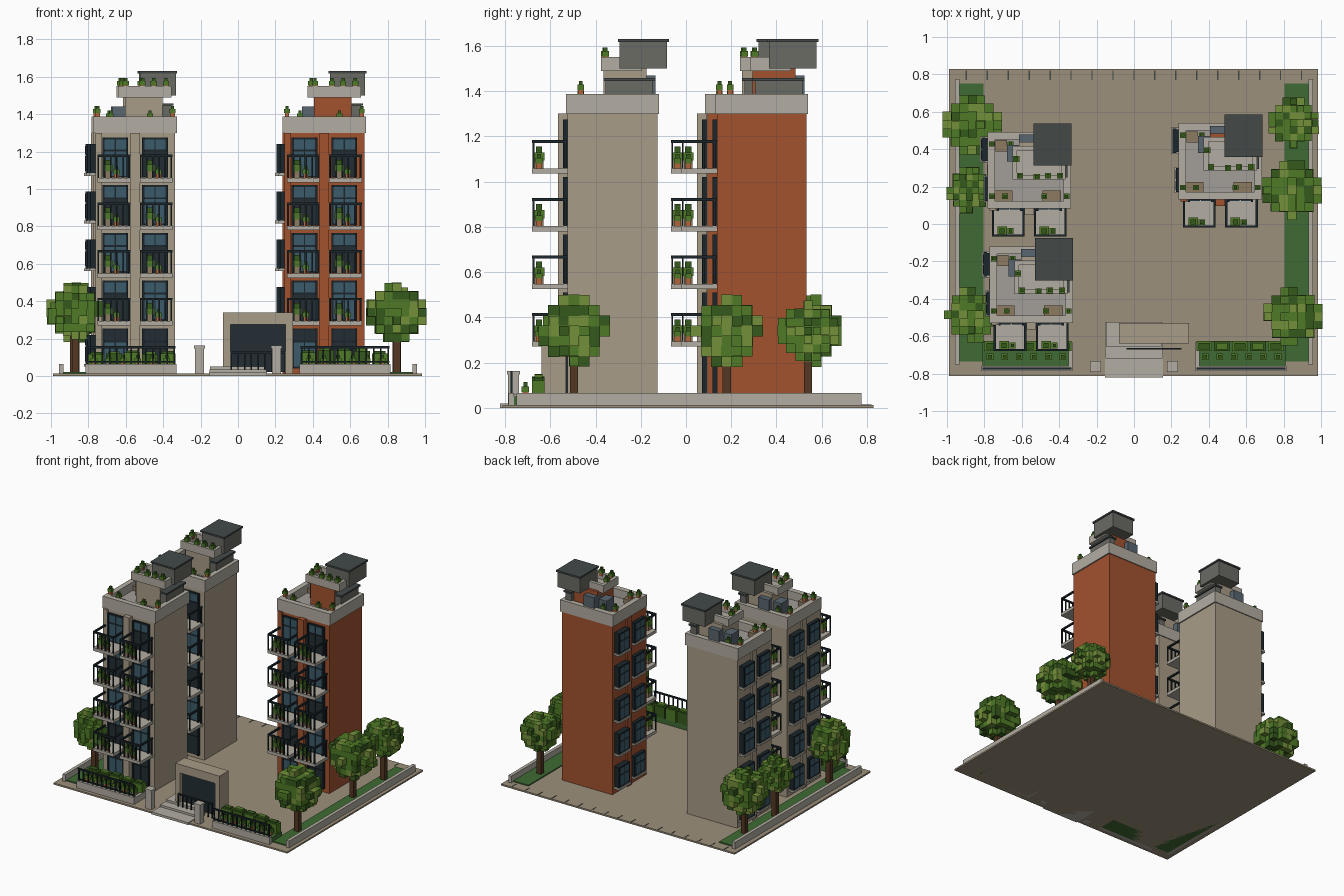
import bpy, bmesh, random
from mathutils import Matrix, Vector

if "Cube" in bpy.data.objects:
    bpy.data.objects.remove(bpy.data.objects["Cube"])
random.seed(4)

def lin(h):
    c = [int(h[i:i + 2], 16) / 255 for i in (0, 2, 4)]
    return [v / 12.92 if v < 0.04 else ((v + 0.055) / 1.055) ** 2.4 for v in c] + [1]

PAL = dict(beige="A99C87", red="A3522F", stone="B3AEA2", paving="9C907C", frame="1B262B",
           glass="3C5B6B", dark="232D33", grass="3F6B33", leaf1="4F7A26", leaf2="35591C",
           leaf3="74903A", bark="533723", roof="434A49", shed="6A6B64", steel="596670",
           pot="8C7B60", clay="B06438", deck="A29F98")
MAT = {}
for k, h in PAL.items():
    MAT[k] = bpy.data.materials.new(k)
    MAT[k].diffuse_color = lin(h)


class Part:
    """Collects axis-aligned boxes into one object."""
    def __init__(self, name, *mats, at=(0, 0)):
        self.name, self.mats, self.at, self.bm = name, mats, at, bmesh.new()

    def box(self, x0, x1, y0, y1, z0, z1, mi=0):
        c = Vector(((x0 + x1) / 2, (y0 + y1) / 2, (z0 + z1) / 2))
        m = Matrix.Translation(c) @ Matrix.Diagonal((abs(x1 - x0), abs(y1 - y0), abs(z1 - z0), 1))
        for v in bmesh.ops.create_cube(self.bm, size=1, matrix=m)["verts"]:
            for f in v.link_faces:
                f.material_index = mi

    def ring(self, x0, x1, y0, y1, z0, z1, t):
        self.box(x0, x1, y0, y0 + t, z0, z1)
        self.box(x0, x1, y1 - t, y1, z0, z1)
        self.box(x0, x0 + t, y0 + t, y1 - t, z0, z1)
        self.box(x1 - t, x1, y0 + t, y1 - t, z0, z1)

    def done(self):
        me = bpy.data.meshes.new(self.name)
        self.bm.to_mesh(me)
        self.bm.free()
        for m in self.mats:
            me.materials.append(MAT[m])
        ob = bpy.data.objects.new(self.name, me)
        ob.location = (*self.at, 0)
        bpy.context.collection.objects.link(ob)


def plant(p, x, y, z, s=1.0, pot=0):
    """Potted shrub: materials 0/1 pots, 2/3 leaves."""
    w = 0.017 * s
    p.box(x - w, x + w, y - w, y + w, z, z + 0.03 * s, pot)
    p.box(x - w * 1.3, x + w * 1.3, y - w * 1.2, y + w * 1.2, z + 0.03 * s, z + 0.062 * s, 2)
    p.box(x - w * .7, x + w * .7, y - w * .7, y + w * .7, z + 0.062 * s, z + 0.085 * s, 3)


def tower(label, cx, cy, wall):
    P = lambda n, *m: Part(label + "_" + n, *m, at=(cx, cy))
    # shaft, pilasters and roof house
    b = P("walls", wall)
    b.box(-.213, .213, -.198, .198, .01, 1.31)
    b.box(-.025, .025, -.24, -.198, .01, 1.3)
    b.box(-.213, -.178, -.215, -.198, .01, 1.3)
    b.box(-.225, -.213, -.025, .03, .01, 1.3)
    b.box(-.055, .145, -.04, .15, 1.31, 1.5)
    b.done()
    # stone parapets, balcony slabs and sills
    s = P("stone_trim", "stone")
    s.ring(-.223, .223, -.205, .205, 1.298, 1.388, .04)
    s.box(-.09, .195, -.05, .13, 1.49, 1.505)
    s.ring(-.09, .195, -.05, .13, 1.505, 1.55, .025)
    for k in range(4):
        z = .285 + .255 * k
        for x0 in (-.2, .025):
            s.box(x0, x0 + .175, -.355, -.198, z - .015, z + .008)
    for k in range(5):
        z = .065 + .255 * k
        s.box(-.263, -.21, .04, .18, z - .015, z)
        s.box(-.245, -.21, -.17, -.03, z - .015, z)
    s.done()
    d = P("roof_deck", "deck")
    d.box(-.19, .19, -.17, .17, 1.305, 1.325)
    d.done()
    # front doors and side windows
    f, g = P("window_frames", "frame"), P("window_glass", "glass", "dark")
    for k in range(5):
        z = .04 + .255 * k
        for i, x0 in enumerate((-.175, .037)):
            x1 = x0 + .138
            f.box(x0, x1, -.206, -.197, z, z + .215)
            for j in (0, 1):
                a = x0 + .01 + j * .062
                g.box(a, a + .056, -.211, -.2, z + .01, z + .14, 1 if (k + i) % 2 else 0)
                g.box(a, a + .056, -.211, -.2, z + .15, z + .205, 0 if k else 1)
            f.box(x0, x0 + .012, -.218, -.2, z, z + .215)
            f.box(x1 - .012, x1, -.218, -.2, z, z + .215)
        z += .025
        for y0, dx in ((.045, .042), (-.165, .025)):
            xo = -.213 - dx
            f.box(xo + .008, -.21, y0 + .004, y0 + .126, z, z + .155)
            f.ring(xo, xo + .02, y0, y0 + .13, z, z + .155, .009)
            for j in (0, 1):
                a = y0 + .012 + j * .058
                g.box(xo - .002, xo + .02, a, a + .048, z + .012, z + .09)
                g.box(xo - .002, xo + .02, a, a + .048, z + .1, z + .145)
    f.done()
    g.done()
    # balcony railings and plants
    r, q = P("railings", "frame"), P("plants", "pot", "clay", "leaf1", "leaf2")
    for k in range(4):
        z = .293 + .255 * k
        for i, x0 in enumerate((-.2, .025)):
            x1 = x0 + .175
            r.box(x0, x1, -.355, -.343, z + .112, z + .125)
            for x in (x0, x1 - .012):
                r.box(x, x + .012, -.343, -.2, z + .112, z + .125)
                r.box(x, x + .01, -.215, -.203, z, z + .115)
            for j in range(6):
                x = x0 + j * .033
                r.box(x, x + .008, -.353, -.345, z, z + .115)
            plant(q, x0 + .055, -.325, z, 1.15, 0)
            plant(q, x0 + .1, -.325, z, .75, 1)
    r.done()
    # roof gardens
    for x, y, w in ((-.14, -.14, .05), (.12, -.14, .05), (-.15, .13, .03)):
        q.box(x - w, x + w, y - .03, y + .03, 1.32, 1.36)
    for x, y in ((-.2, -.14), (-.13, -.14), (.08, -.14), (.2, -.14), (-.2, .14), (-.1, .14)):
        plant(q, x, y, 1.36 if abs(x) < .2 else 1.385, .7, 1)
    for x, y in ((-.05, -.03), (.04, -.035), (.1, -.03), (.165, -.03), (-.07, .06)):
        plant(q, x, y, 1.53, .75, 1)
    q.done()
    # rooftop plant room, lower shed and air handling units
    e = P("plant_rooms", "shed", "roof", "steel")
    e.box(.03, .218, .032, .242, 1.5, 1.617)
    e.box(.022, .225, .024, .25, 1.617, 1.63, 1)
    e.box(.145, .195, -.03, .18, 1.32, 1.445)
    e.box(.14, .205, -.04, .19, 1.445, 1.458, 1)
    e.box(-.12, -.02, .045, .135, 1.32, 1.44, 2)
    e.box(-.055, .035, .1, .19, 1.32, 1.47, 2)
    e.done()


tower("front_left_tower", -.55, -.325, "beige")
tower("rear_left_tower", -.56, .288, "beige")
tower("right_tower", .462, .335, "red")

# courtyard slab with a row of drain slots along the back
p = Part("courtyard", "paving", "roof")
p.box(-.99, .983, -.812, .828, 0, .012)
for i in range(17):
    p.box(-.9 + i * .112, -.893 + i * .112, .77, .82, .01, .014, 1)
p.done()

# boundary walls, planting beds, fences and hedges
w, gr = Part("boundary_walls", "stone"), Part("lawns", "grass")
fe, hd = Part("front_fences", "frame"), Part("hedges", "leaf1", "leaf2")
fl = Part("flower_pots", "pot", "clay", "leaf1", "leaf2")
for s in (-1, 1):
    w.box(s * .932, s * .957, -.75, .775, 0, .065)
    gr.box(s * .805, s * .932, -.735, .75, 0, .02)
    w.box(s * .33, s * .815, -.785, -.76, 0, .065)
    w.box(s * .33, s * .35, -.76, -.63, 0, .06)
    gr.box(s * .335, s * .81, -.76, -.625, 0, .05)
    w.box(s * .182, s * .23, -.786, -.738, 0, .15)
    w.box(s * .177, s * .235, -.791, -.733, .148, .162)
    fe.box(s * .335, s * .81, -.777, -.767, .148, .16)
    fe.box(s * .335, s * .81, -.777, -.767, .072, .08)
    for i in range(13):
        x = s * (.34 + i * .0385)
        fe.box(x - .004, x + .004, -.776, -.768, .06, .15)
    for i in range(5):
        x = s * (.375 + i * .096)
        h = random.uniform(.115, .14)
        hd.box(x - .042, x + .042, -.68, -.625, .045, h, i % 2)
        hd.box(x - .03, x + .03, -.67, -.635, h, h + .012, 1 - i % 2)
    for i in range(6):
        plant(fl, s * (.38 + i * .078), -.71, .045, .8, i % 2)
for o in (w, gr, fe, hd, fl):
    o.done()

# entrance steps and gatehouse
st = Part("entrance_steps", "stone")
for i, (y0, z) in enumerate(((-.822, .018), (-.72, .034), (-.655, .05))):
    st.box(-.155 + i * .002, .155 - i * .002, y0, -.525, 0, z)
st.done()
g = Part("gatehouse", "beige", "dark", "frame")
g.box(-.08, -.04, -.64, -.53, .01, .34)
g.box(.255, .293, -.64, -.53, .01, .34)
g.box(-.04, .255, -.64, -.53, .275, .34)
g.box(-.04, .255, -.615, -.54, .02, .275, 1)
g.box(-.04, .255, -.672, -.662, .12, .132, 2)
for i in range(9):
    g.box(-.04 + i * .036, -.033 + i * .036, -.671, -.663, .02, .125, 2)
g.done()

# blocky trees
for i, (x, y, r) in enumerate(((-.865, .53, .135), (-.88, .18, .105), (-.87, -.485, .125),
                               (.853, .54, .115), (.845, .18, .135), (.85, -.495, .135))):
    t = Part("tree_%d" % (i + 1), "bark", "leaf1", "leaf2", "leaf3", at=(x, y))
    t.box(-.018, .018, -.018, .018, .01, .26)
    c, n, zc = r / 3, 3, .34
    for a in range(-n, n + 1):
        for b in range(-n, n + 1):
            for d in range(-n, n + 1):
                q = (a * a + b * b + d * d) ** .5
                if 1.9 < q < 3.2 + random.uniform(-.15, .15):
                    h = c * random.uniform(.46, .56)
                    X, Y, Z = a * c, b * c, zc + d * c
                    t.box(X - h, X + h, Y - h, Y + h, Z - h, Z + h, random.choice((1, 1, 2, 3)))
    t.done()

for m in bpy.data.materials:
    if m.users and not m.is_grease_pencil:
        m.use_nodes = True
        m.node_tree.nodes["Principled BSDF"].inputs["Base Color"].default_value = m.diffuse_color
